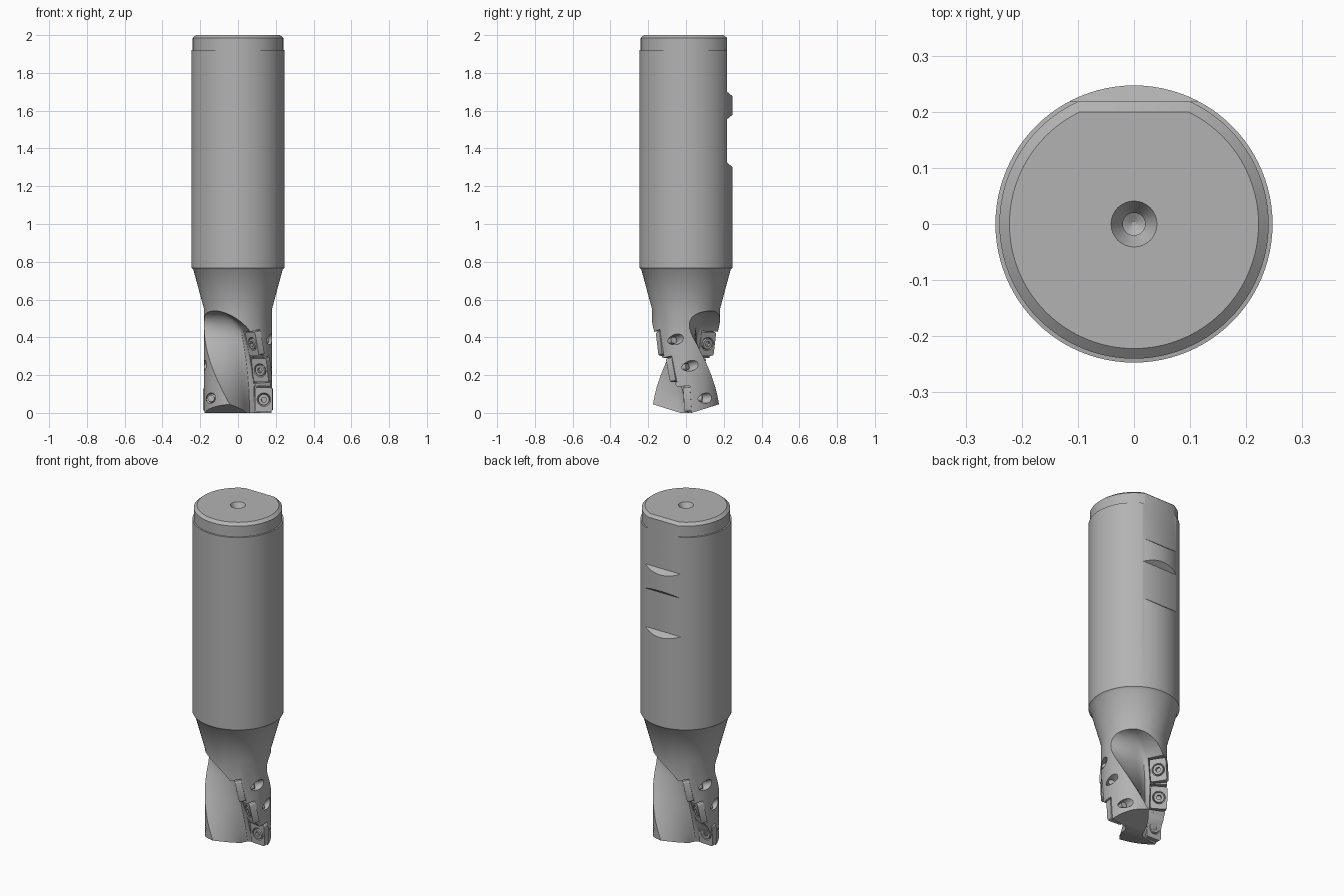
import bpy, bmesh, math
from mathutils import Matrix, Vector

if "Cube" in bpy.data.objects:
    bpy.data.objects.remove(bpy.data.objects["Cube"])

steel = bpy.data.materials.new("steel_grey")
steel.use_nodes = True
COL = (0.45, 0.45, 0.45, 1)
steel.diffuse_color = COL
steel.node_tree.nodes["Principled BSDF"].inputs["Base Color"].default_value = COL


def make(name, bm, matrix=None):
    if matrix:
        bm.transform(matrix)
    bmesh.ops.recalc_face_normals(bm, faces=bm.faces)
    me = bpy.data.meshes.new(name)
    bm.to_mesh(me)
    bm.free()
    me.materials.append(steel)
    ob = bpy.data.objects.new(name, me)
    bpy.context.collection.objects.link(ob)
    return ob


def loft(rings):
    """Closed solid through equal-length rings of points."""
    bm = bmesh.new()
    vs = [[bm.verts.new(p) for p in r] for r in rings]
    n = len(rings[0])
    for a, b in zip(vs, vs[1:]):
        for i in range(n):
            j = (i + 1) % n
            bm.faces.new((a[i], a[j], b[j], b[i]))
    bm.faces.new(vs[0])
    bm.faces.new(vs[-1])
    return bm


def lathe(profile, seg):
    """Solid of revolution about z from (radius, z) pairs."""
    return loft([[(r * math.cos(2 * math.pi * i / seg), r * math.sin(2 * math.pi * i / seg), z)
                  for i in range(seg)] for r, z in profile])


def prism_x(pts):
    return loft([[(x, y, z) for y, z in pts] for x in (-0.4, 0.4)])


def box(lo, hi):
    lo, hi = Vector(lo), Vector(hi)
    bm = bmesh.new()
    bmesh.ops.create_cube(bm, size=1, matrix=Matrix.Translation((lo + hi) / 2)
                          @ Matrix.Diagonal((*(hi - lo), 1)))
    return bm


def smooth(ob, angle=30):
    bpy.ops.object.select_all(action='DESELECT')
    ob.select_set(True)
    bpy.context.view_layer.objects.active = ob
    bpy.ops.object.shade_smooth_by_angle(angle=math.radians(angle))


def cut(ob, cutter):
    bpy.context.view_layer.objects.active = ob
    m = ob.modifiers.new("cut", 'BOOLEAN')
    m.operation, m.solver, m.object = 'DIFFERENCE', 'EXACT', cutter
    bpy.ops.object.modifier_apply(modifier=m.name)
    bpy.data.objects.remove(cutter)


def helix(z):
    """Azimuth of the cutting face at height z."""
    return -math.pi * (z - 0.05)


# Shank, tapered neck and cutting head in one turned body
body = make("tool_body", lathe([
    (0.180, 0), (0.180, 0.55), (0.236, 0.757), (0.247, 0.768), (0.247, 1.92),
    (0.240, 1.921), (0.240, 1.985), (0.222, 2.0)], 96))

# Clamping flats on the back of the shank
cut(body, make("upper_flat_cutter", prism_x([
    (0.194, 2.005), (0.218, 1.985), (0.218, 1.70), (0.26, 1.665), (0.30, 1.665), (0.30, 2.005)])))
cut(body, make("lower_flat_cutter", prism_x([
    (0.218, 1.555), (0.26, 1.59), (0.30, 1.59), (0.30, 1.29), (0.26, 1.29), (0.218, 1.325)])))

# Centre hole in the shank end
cut(body, make("centre_hole_cutter", lathe([
    (0.004, 1.90), (0.02, 1.91), (0.02, 1.965), (0.041, 2.0), (0.041, 2.02)], 32)))

# Relief on the bottom face
for s in (-1, 1):
    cut(body, make("relief_cutter", prism_x([
        (s * 0.03, 0), (s * 0.30, 0.085), (s * 0.30, -0.05), (s * 0.03, -0.05)])))

# Helical flute section, cutting face along local +x
SECTION = [(0.28, 0), (0.075, 0), (0.06, -0.005), (0.048, -0.02), (0.036, -0.045),
           (0.018, -0.08), (-0.006, -0.118), (-0.029, -0.149), (-0.047, -0.174),
           (-0.085, -0.28), (0.28, -0.28)]


def flute():
    rings = []
    zs = [-0.04 + 0.44 * i / 14 for i in range(15)]
    zs += [0.40 + 0.14 * math.sin(math.pi / 2 * i / 9) for i in range(1, 10)]
    for z in zs:
        t = min(1, max(0, (z - 0.40) / 0.14))
        off = 0.15 * (1 - math.sqrt(1 - t * t))
        rot = Matrix.Rotation(helix(z), 3, 'Z')
        rings.append([rot @ Vector((x + 0.5 * off, y - 0.86 * off, 0)) + Vector((0, 0, z))
                      for x, y in SECTION])
    return loft(rings)


LEVELS = [("lower", 0.07), ("middle", 0.225), ("upper", 0.365)]
TO_Y = Matrix.Translation((0.137, 0, 0)) @ Matrix.Rotation(-math.pi / 2, 4, 'X')

for side, turn in (("front", 0), ("back", math.pi)):
    spin = Matrix.Rotation(turn, 4, 'Z')
    cut(body, make("flute_cutter", flute(), spin))

for side, turn in (("front", 0), ("back", math.pi)):
    for level, z in LEVELS:
        tilt = math.radians(4 if level == "lower" else 12)
        place = (Matrix.Rotation(turn + helix(z), 4, 'Z') @ Matrix.Translation((0, 0, z))
                 @ Matrix.Rotation(tilt, 4, 'X'))
        # Seat pocket and screw exit hole
        cut(body, make("pocket_cutter", box((0.086, -0.07, -0.071), (0.26, 0.036, 0.071)), place))
        cut(body, make("screw_hole_cutter", lathe([(0.027, 0.03), (0.027, 0.26)], 24), place @ TO_Y))

        # Cutting insert with bevelled edges and a countersink
        bm = box((0.09, 0, -0.064), (0.183, 0.0365, 0.064))
        bmesh.ops.bevel(bm, geom=[e for e in bm.edges if abs((e.verts[0].co - e.verts[1].co).y) > 0.01],
                        offset=0.012, segments=3, affect='EDGES', profile=0.5)
        insert = make(f"{side}_{level}_insert", bm, place)
        cut(insert, make("countersink_cutter",
                         lathe([(0.036, -0.01), (0.036, 0.002), (0.024, 0.022)], 32), place @ TO_Y))
        smooth(insert)

        # Clamping screw with a six-sided socket
        screw = make(f"{side}_{level}_screw", lathe([
            (0.028, -0.003), (0.030, 0.0), (0.030, 0.008), (0.018, 0.024), (0.018, 0.095)], 24),
            place @ TO_Y)
        cut(screw, make("socket_cutter", lathe([(0.015, -0.02), (0.015, 0.014)], 6), place @ TO_Y))
        smooth(screw)

smooth(body)
